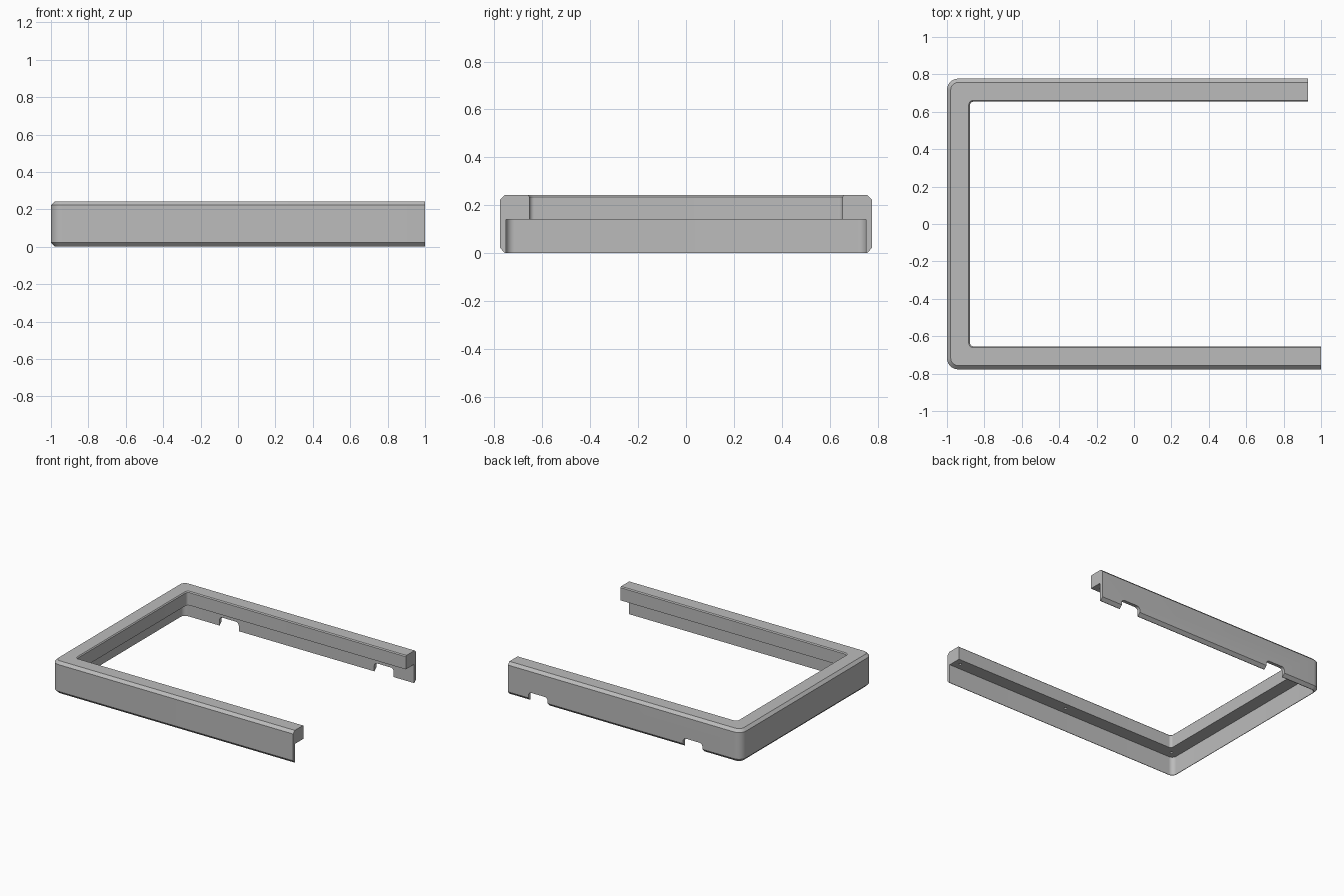
import bpy, bmesh
from math import pi, cos, sin, radians
from mathutils import Vector

cube = bpy.data.objects.get("Cube")
if cube:
    bpy.data.objects.remove(cube, do_unlink=True)

X0, HALF_Y = -1.0, 0.777
FRONT_END, BACK_END = 1.0, 0.93
ARC = 10

grey = bpy.data.materials.new("plain grey")
grey.use_nodes = True
grey.diffuse_color = (0.5, 0.5, 0.5, 1)
grey.node_tree.nodes["Principled BSDF"].inputs["Base Color"].default_value = (0.5, 0.5, 0.5, 1)


def make_object(name, bm):
    bmesh.ops.recalc_face_normals(bm, faces=bm.faces)
    mesh = bpy.data.meshes.new(name)
    bm.to_mesh(mesh)
    bm.free()
    mesh.materials.append(grey)
    obj = bpy.data.objects.new(name, mesh)
    bpy.context.collection.objects.link(obj)
    return obj


def u_path(inset, z, r):
    """U-shaped line, inset from the outer wall, with rounded corners."""
    x, y = X0 + inset, HALF_Y - inset
    pts = [Vector((FRONT_END, -y, z))]
    for side, start in ((-1, 1.5 * pi), (1, pi)):
        for i in range(ARC + 1):
            a = start - i * pi / 2 / ARC
            pts.append(Vector((x + r + r * cos(a), side * (y - r) + r * sin(a), z)))
    pts.append(Vector((BACK_END, y, z)))
    return pts


def prism(bm, outline, offset):
    """Extrude a flat outline."""
    face = bm.faces.new([bm.verts.new(p) for p in outline])
    ext = bmesh.ops.extrude_face_region(bm, geom=[face])
    moved = [v for v in ext["geom"] if isinstance(v, bmesh.types.BMVert)]
    bmesh.ops.translate(bm, verts=moved, vec=offset)


# Frame: L-shaped section (inset, height, corner radius) swept round the U
section = [(0.0, 0.022, 0.06), (0.0, 0.222, 0.06), (0.02, 0.242, 0.04),
           (0.116, 0.242, 0.026), (0.123, 0.235, 0.02), (0.123, 0.14, 0.02),
           (0.025, 0.14, 0.035), (0.025, 0.0, 0.035), (0.021, 0.0, 0.039)]
bm = bmesh.new()
rails = [[bm.verts.new(p) for p in u_path(*s)] for s in section]
for a, b in zip(rails, rails[1:] + rails[:1]):
    for i in range(len(a) - 1):
        bm.faces.new((a[i], a[i + 1], b[i + 1], b[i]))
bm.faces.new([r[0] for r in rails])
bm.faces.new([r[-1] for r in rails])
frame = make_object("open_frame", bm)

# Cable notches through the lower edge of the back wall
bm = bmesh.new()
W, TOP, R = 0.08, 0.065, 0.025
for cx in (-0.6, 0.68):
    outline = [(cx - W, 0.7, -0.05)]
    for side, start in ((-1, pi), (1, pi / 2)):
        for i in range(7):
            a = start - i * pi / 12
            outline.append((cx + side * (W - R) + R * cos(a), 0.7, TOP - R + R * sin(a)))
    outline.append((cx + W, 0.7, -0.05))
    prism(bm, outline, (0, 0.2, 0))
notches = make_object("notch_cutter", bm)

# Blind screw holes in the underside of the ledge
bm = bmesh.new()
for side, xs in ((-1, (-0.92, 0.02, 0.95)), (1, (-0.92, 0.0, 0.88))):
    for x in xs:
        ring = [(x + 0.01 * cos(i * pi / 6), side * 0.7 + 0.01 * sin(i * pi / 6), 0.1)
                for i in range(12)]
        prism(bm, ring, (0, 0, 0.1))
holes = make_object("screw_hole_cutter", bm)

for cutter in (notches, holes):
    cutter.hide_render = True
    mod = frame.modifiers.new(cutter.name, "BOOLEAN")
    mod.operation, mod.solver, mod.object = "DIFFERENCE", "EXACT", cutter

bpy.ops.object.select_all(action="DESELECT")
frame.select_set(True)
bpy.context.view_layer.objects.active = frame
for mod in list(frame.modifiers):
    bpy.ops.object.modifier_apply(modifier=mod.name)
for cutter in (notches, holes):
    bpy.data.objects.remove(cutter, do_unlink=True)
bpy.ops.object.shade_smooth_by_angle(angle=radians(25))
